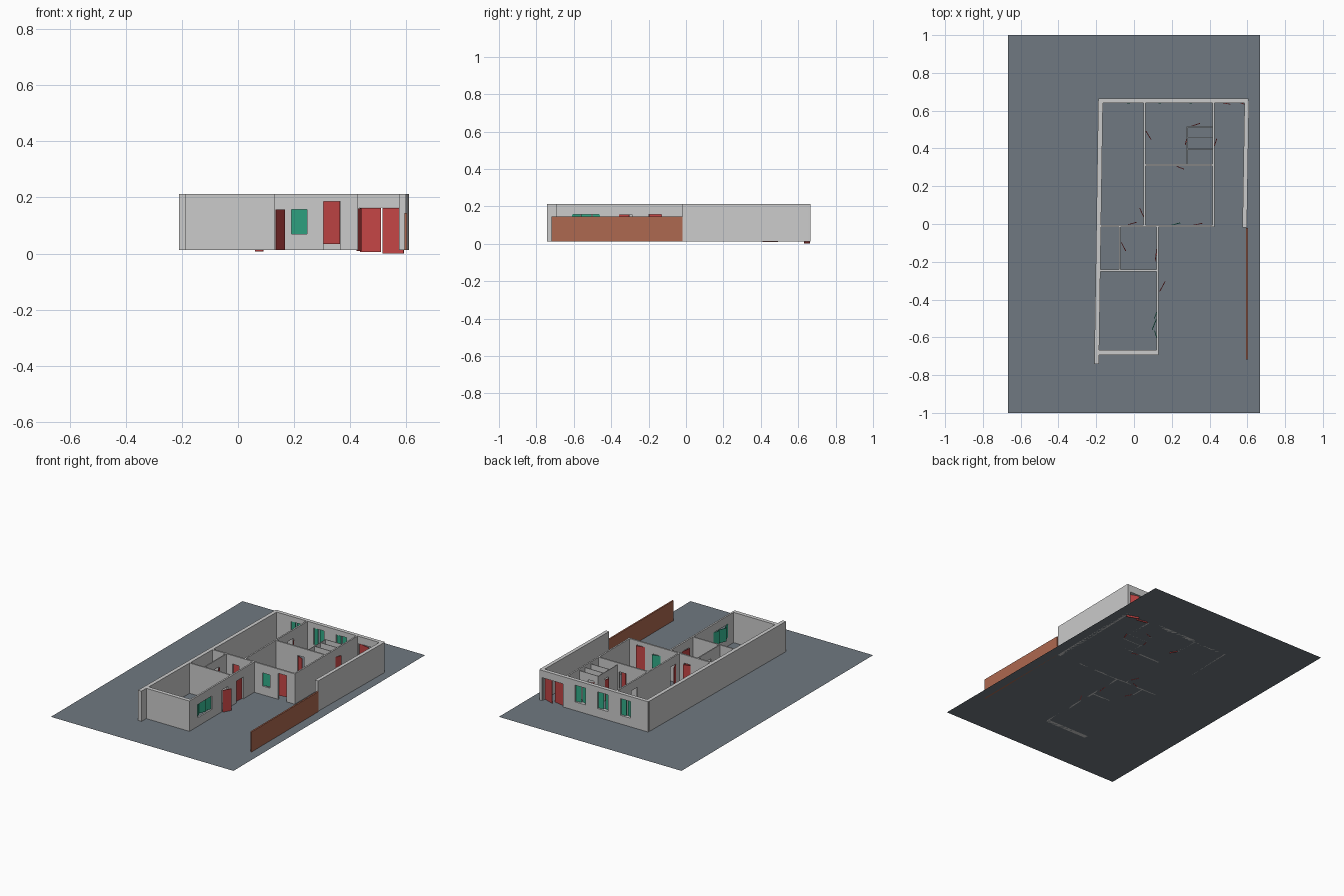
import bpy, bmesh
from mathutils import Vector

if "Cube" in bpy.data.objects:
    bpy.data.objects.remove(bpy.data.objects["Cube"])

G, TOP = 0.013, 0.213   # ground level and wall top


def material(name, rgb):
    m = bpy.data.materials.new(name)
    m.diffuse_color = (*rgb, 1)
    m.use_nodes = True
    m.node_tree.nodes["Principled BSDF"].inputs["Base Color"].default_value = m.diffuse_color
    return m


SLATE = material("slate", (0.16, 0.19, 0.22))
RED = material("red", (0.55, 0.06, 0.06))
GREEN = material("green", (0.03, 0.40, 0.24))
BROWN = material("brown", (0.42, 0.14, 0.08))


def wall(name, p, q, thick, openings=(), top=TOP, mat=None):
    """Vertical slab from p to q; openings are (start, end, z0, z1) along its length."""
    p, q = Vector(p), Vector(q)
    d = q - p
    length = d.length
    d.normalize()
    n = Vector((-d.y, d.x)) * thick / 2
    ss = sorted({0, length, *[v for o in openings for v in o[:2]]})
    zs = sorted({G, top, *[v for o in openings for v in o[2:]]})
    bm = bmesh.new()
    faces = []
    for s0, s1 in zip(ss, ss[1:]):
        for z0, z1 in zip(zs, zs[1:]):
            sm, zm = (s0 + s1) / 2, (z0 + z1) / 2
            if any(a < sm < b and c < zm < e for a, b, c, e in openings):
                continue
            corners = [(s0, z0), (s1, z0), (s1, z1), (s0, z1)]
            faces.append(bm.faces.new([bm.verts.new((*(p + d * s + n), z)) for s, z in corners]))
    bmesh.ops.remove_doubles(bm, verts=bm.verts, dist=1e-5)
    ext = bmesh.ops.extrude_face_region(bm, geom=bm.faces[:], use_keep_orig=True)
    moved = [v for v in ext["geom"] if isinstance(v, bmesh.types.BMVert)]
    bmesh.ops.translate(bm, verts=moved, vec=(-2 * n.x, -2 * n.y, 0))
    bmesh.ops.recalc_face_normals(bm, faces=bm.faces)
    return finish(name, bm, mat)


def finish(name, bm, mat=None):
    me = bpy.data.meshes.new(name)
    bm.to_mesh(me)
    bm.free()
    if mat:
        me.materials.append(mat)
    ob = bpy.data.objects.new(name, me)
    bpy.context.collection.objects.link(ob)
    return ob


def leaf(name, p, q, z0, z1, mat, thick=0.004):
    """Thin door or shutter panel from hinge p to free edge q."""
    p, q = Vector(p), Vector(q)
    d = (q - p).normalized()
    n = Vector((-d.y, d.x)) * thick / 2
    bm = bmesh.new()
    base = bm.faces.new([bm.verts.new((*c, z0)) for c in (p + n, p - n, q - n, q + n)])
    ext = bmesh.ops.extrude_face_region(bm, geom=[base], use_keep_orig=True)
    moved = [v for v in ext["geom"] if isinstance(v, bmesh.types.BMVert)]
    bmesh.ops.translate(bm, verts=moved, vec=(0, 0, z1 - z0))
    bmesh.ops.recalc_face_normals(bm, faces=bm.faces)
    return finish(name, bm, mat)


def door(a, b):
    return (a, b, G, 0.157)


# Ground sheet
bm = bmesh.new()
bm.faces.new([bm.verts.new((x, y, G)) for x, y in
              ((-0.667, -1), (0.667, -1), (0.667, 1), (-0.667, 1))])
finish("ground", bm, SLATE)

# Outer walls (side walls lean slightly in plan)
WX = (-0.06, 0.105, 0.27)      # left edges of rear windows
wall("left_wall", (-0.198, -0.742), (-0.177, 0.652), 0.025)
wall("right_wall", (0.586, -0.018), (0.597, 0.652), 0.024)
wall("back_wall", (-0.188, 0.652), (0.607, 0.652), 0.025,
     [(x + 0.188, x + 0.263, 0.07, 0.18) for x in WX]
     + [(0.433 + 0.188, 0.587 + 0.188, G, 0.165)])
wall("front_wall", (-0.186, -0.68), (0.13, -0.68), 0.026)
wall("front_room_wall", (0.125, -0.69), (0.125, -0.012), 0.011,
     [(0.08, 0.23, 0.07, 0.157), door(0.335, 0.4), door(0.49, 0.56)])
wall("gate", (0.5975, -0.718), (0.5975, -0.02), 0.01, top=0.145, mat=BROWN)

# Inner walls
wall("middle_wall", (-0.18, -0.011), (0.427, -0.011), 0.011,
     [door(0.15, 0.2), (0.37, 0.425, 0.07, 0.157), (0.485, 0.545, G, 0.185)])
wall("hall_wall", (0.056, -0.006), (0.056, 0.642), 0.01, [door(0.04, 0.095), door(0.44, 0.5)])
wall("passage_wall", (0.421, -0.012), (0.421, 0.642), 0.01, [door(0.42, 0.465)])
wall("room_divider", (0.058, 0.312), (0.42, 0.312), 0.01, [door(0.16, 0.21)])
wall("bath_wall", (-0.075, -0.247), (-0.075, -0.014), 0.007, [door(0.1, 0.15)])
wall("front_room_divider", (-0.188, -0.246), (0.125, -0.246), 0.009)

# Small closets
wall("closet_side", (0.28, 0.315), (0.28, 0.515), 0.004, [door(0.095, 0.135)], top=0.2)
for i, y in enumerate((0.397, 0.459, 0.514)):
    wall(f"closet_wall_{i}", (0.28, y), (0.42, y), 0.004,
         [door(0.03, 0.075)] if i == 2 else [], top=0.2)

# Doors: hinge, free edge, bottom, top
DOORS = [
    ((0.136, -0.357), (0.165, -0.304), 0.012, 0.157),
    ((0.120, -0.132), (0.112, -0.198), 0.012, 0.157),
    ((0.305, -0.008), (0.363, 0.004), 0.035, 0.185),
    ((0.435, 0.648), (0.51, 0.634), 0.005, 0.162),
    ((0.515, 0.66), (0.59, 0.632), 0.001, 0.162),
    ((0.063, 0.492), (0.09, 0.447), 0.008, 0.15),
    ((0.306, 0.519), (0.35, 0.533), 0.012, 0.15),
    ((0.279, 0.45), (0.271, 0.418), 0.012, 0.15),
    ((0.438, 0.452), (0.424, 0.41), 0.009, 0.16),
    ((0.225, 0.306), (0.265, 0.29), 0.012, 0.155),
    ((0.03, 0.085), (0.053, 0.034), 0.012, 0.155),
    ((-0.03, -0.003), (0.015, 0.01), 0.012, 0.155),
    ((-0.067, -0.098), (-0.044, -0.142), 0.012, 0.155),
]
for i, (p, q, z0, z1) in enumerate(DOORS):
    leaf(f"door_{i + 1}", p, q, z0, z1, RED)

# Window shutters: a pair in each rear window
for i, x in enumerate(WX):
    leaf(f"rear_shutter_left_{i}", (x, 0.648), (x + 0.036, 0.638), 0.07, 0.18, GREEN)
    leaf(f"rear_shutter_right_{i}", (x + 0.04, 0.648), (x + 0.075, 0.652), 0.07, 0.18, GREEN)
leaf("yard_shutter", (0.19, -0.008), (0.245, 0.006), 0.07, 0.157, GREEN)
for i, (p, q) in enumerate([((0.122, -0.61), (0.109, -0.565)),
                            ((0.096, -0.56), (0.118, -0.505)),
                            ((0.108, -0.5), (0.122, -0.46))]):
    leaf(f"side_shutter_{i}", p, q, 0.07, 0.158, GREEN)
